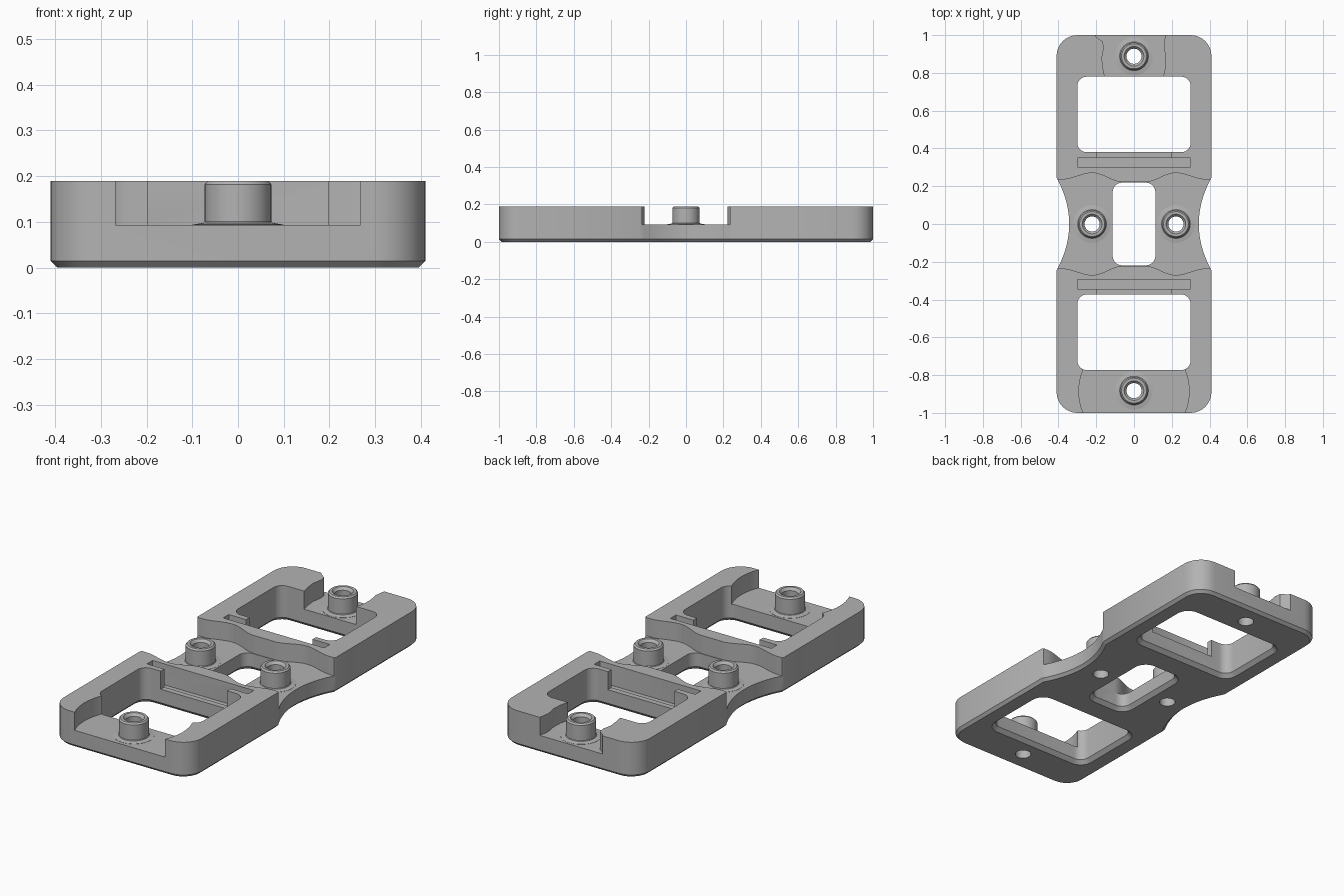
import bpy, bmesh, math
from mathutils import Vector

cube = bpy.data.objects.get("Cube")
if cube:
    bpy.data.objects.remove(cube, do_unlink=True)

TOP, DECK, CHAMFER, BORE = 0.19, 0.093, 0.015, 0.04

grey = bpy.data.materials.new("plain grey")
grey.use_nodes = True
COLOUR = (0.45, 0.45, 0.45, 1)
grey.diffuse_color = COLOUR
grey.node_tree.nodes["Principled BSDF"].inputs["Base Color"].default_value = COLOUR


def make_object(name, bm):
    bmesh.ops.remove_doubles(bm, verts=bm.verts, dist=1e-5)
    bmesh.ops.recalc_face_normals(bm, faces=bm.faces)
    mesh = bpy.data.meshes.new(name)
    bm.to_mesh(mesh)
    bm.free()
    mesh.materials.append(grey)
    obj = bpy.data.objects.new(name, mesh)
    bpy.context.collection.objects.link(obj)
    return obj


def activate(obj):
    bpy.ops.object.select_all(action='DESELECT')
    obj.select_set(True)
    bpy.context.view_layer.objects.active = obj


def smooth(obj):
    activate(obj)
    bpy.ops.object.shade_smooth_by_angle(angle=math.radians(30))


def offset(loop, d):
    """Grow a counter-clockwise outline by d."""
    out = []
    for i, p in enumerate(loop):
        p = Vector(p)
        a = (p - Vector(loop[i - 1])).normalized()
        b = (Vector(loop[(i + 1) % len(loop)]) - p).normalized()
        n = Vector((a.y + b.y, -a.x - b.x)).normalized()
        out.append(p + n * d / max(0.5, n.dot(Vector((a.y, -a.x)))))
    return out


def prism(name, loop, levels):
    """Stack an outline through (height, growth) levels and cap the ends."""
    bm = bmesh.new()
    rings = [[bm.verts.new((*p, z)) for p in offset(loop, d)] for z, d in levels]
    n = len(loop)
    for low, high in zip(rings, rings[1:]):
        for i in range(n):
            j = (i + 1) % n
            bm.faces.new((low[i], low[j], high[j], high[i]))
    bm.faces.new(rings[0][::-1])
    bm.faces.new(rings[-1])
    return make_object(name, bm)


def circle(x, y, r, n=48):
    return [(x + r * math.cos(2 * math.pi * i / n), y + r * math.sin(2 * math.pi * i / n))
            for i in range(n)]


def rounded_rect(cx, cy, hx, hy, r, n=8):
    pts = []
    for k, (sx, sy) in enumerate([(1, 1), (-1, 1), (-1, -1), (1, -1)]):
        for i in range(n + 1):
            a = math.pi / 2 * (k + i / n)
            pts.append((cx + sx * (hx - r) + r * math.cos(a),
                        cy + sy * (hy - r) + r * math.sin(a)))
    return pts


def cut(target, cutter):
    mod = target.modifiers.new("cut", 'BOOLEAN')
    mod.operation = 'DIFFERENCE'
    mod.solver = 'EXACT'
    mod.object = cutter
    activate(target)
    bpy.ops.object.modifier_apply(modifier=mod.name)
    bpy.data.objects.remove(cutter, do_unlink=True)


# Plate outline: rounded rectangle with a curved waist on both sides
corners = rounded_rect(0, 0, 0.41, 1, 0.11)
waist = [(0.343 + 0.067 * (y / 0.245) ** 2, y)
         for y in (0.245 * i / 10 for i in range(-10, 11))]
half = len(corners) // 2
outline = (corners[:half] + [(-x, -y) for x, y in waist]
           + corners[half:] + waist)
body = prism("base_plate", outline, [(0, -CHAMFER), (CHAMFER, 0), (TOP, 0)])

# Three rounded windows, chamfered underneath
for cy, hx, hy in ((0.58, 0.3, 0.2), (-0.573, 0.3, 0.2), (0, 0.113, 0.219)):
    cut(body, prism("window_cutter", rounded_rect(0, cy, hx, hy, 0.05),
                    [(-0.02, 0.04), (0.02, 0), (0.3, 0)]))

# Lowered middle deck with wavy end walls
def wall(x):
    t = max(-1, min(1, (abs(x) - 0.22) / 0.16))
    base = 0.236 if t > 0 else 0.222
    return base + (0.27 - base) * (1 + math.cos(math.pi * t)) / 2

xs = [0.5 * i / 40 for i in range(-40, 41)]
wave = [(x, -wall(x)) for x in xs] + [(x, wall(x)) for x in reversed(xs)]
cut(body, prism("deck_cutter", wave, [(DECK, 0), (0.3, 0)]))

# Round pocket at the front end, waisted pocket at the back end
cut(body, prism("front_pocket_cutter", circle(0, -0.885, 0.292, 64),
                [(DECK, 0), (0.3, 0)]))
back = [(0.155, 0.72), (0.155, 0.78), (0.166, 0.83), (0.168, 0.88), (0.158, 0.94),
        (0.163, 0.98), (0.172, 1.03), (-0.215, 1.03), (-0.2, 0.99), (-0.165, 0.965),
        (-0.16, 0.93), (-0.17, 0.88), (-0.165, 0.83), (-0.155, 0.78), (-0.155, 0.72)]
cut(body, prism("back_pocket_cutter", back, [(DECK, 0), (0.3, 0)]))

# Cross slots, each opened into its window between two tabs
for side, edge in ((1, 0.35), (-1, 0.343)):
    cut(body, prism("ledge_cutter", rounded_rect(0, side * (edge + 0.02), 0.197, 0.045, 0.012),
                    [(DECK, 0), (0.3, 0)]))
    cut(body, prism("slot_cutter", rounded_rect(0, side * (edge - 0.024), 0.3, 0.024, 0.002, 2),
                    [(DECK - 0.015, 0), (0.3, 0)]))

# Screw bosses: bored through the plate, flared at the foot
profile = [(BORE, DECK - 0.01), (0.1, DECK - 0.01), (0.1, DECK + 0.001), (0.076, 0.098),
           (0.073, 0.101), (0.073, TOP - 0.008), (0.066, TOP), (0.052, TOP),
           (BORE, TOP - 0.014)]
for name, x, y in (("front_boss", 0, -0.882), ("back_boss", 0, 0.888),
                   ("left_boss", 0.222, 0), ("right_boss", -0.222, 0)):
    cut(body, prism("bore_cutter", circle(x, y, BORE), [(-0.1, 0), (0.3, 0)]))
    bm = bmesh.new()
    ring = [bm.verts.new((r, 0, z)) for r, z in profile]
    edges = [bm.edges.new((ring[i - 1], ring[i])) for i in range(len(ring))]
    bmesh.ops.spin(bm, geom=ring + edges, cent=(0, 0, 0), axis=(0, 0, 1),
                   angle=2 * math.pi, steps=48)
    boss = make_object(name, bm)
    boss.location = (x, y, 0)
    smooth(boss)

smooth(body)
